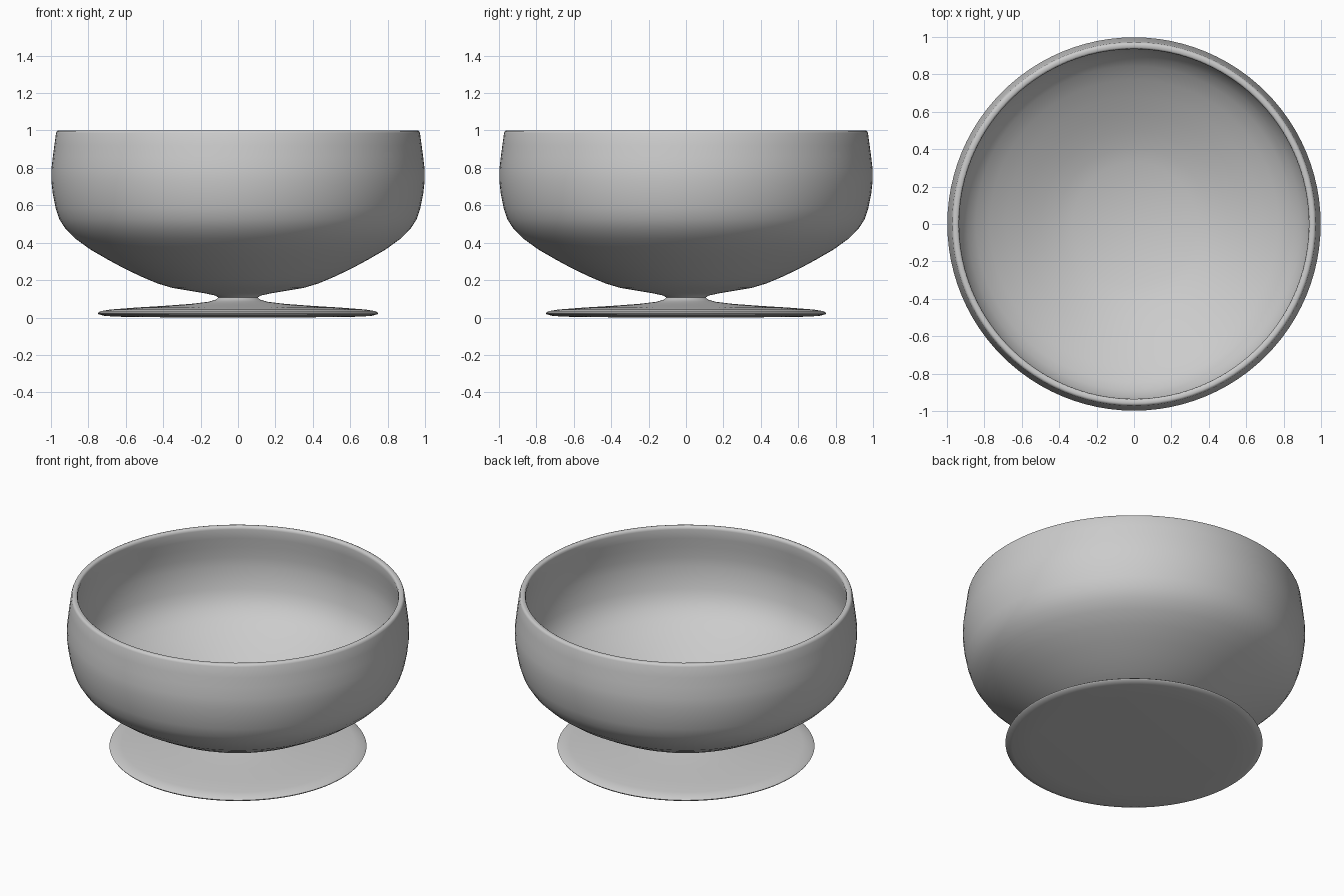
import bpy
import bmesh
import math

cube = bpy.data.objects.get("Cube")
if cube:
    bpy.data.objects.remove(cube, do_unlink=True)

# One plain grey for the whole bowl
grey = bpy.data.materials.new("plain_grey")
grey.use_nodes = True
colour = (0.6, 0.6, 0.6, 1)
grey.diffuse_color = colour
grey.node_tree.nodes["Principled BSDF"].inputs["Base Color"].default_value = colour


def lathe(name, profile, segments=96):
    """Spin a (radius, height) profile around the z axis."""
    bm = bmesh.new()
    verts = [bm.verts.new((r, 0, z)) for r, z in profile]
    edges = [bm.edges.new(pair) for pair in zip(verts, verts[1:])]
    bmesh.ops.spin(bm, geom=verts + edges, cent=(0, 0, 0), axis=(0, 0, 1),
                   angle=math.tau, steps=segments, use_duplicate=False)
    bmesh.ops.remove_doubles(bm, verts=bm.verts, dist=0.0002)
    bmesh.ops.recalc_face_normals(bm, faces=bm.faces)
    mesh = bpy.data.meshes.new(name)
    bm.to_mesh(mesh)
    bm.free()
    mesh.materials.append(grey)
    obj = bpy.data.objects.new(name, mesh)
    bpy.context.collection.objects.link(obj)
    bpy.ops.object.select_all(action="DESELECT")
    obj.select_set(True)
    bpy.context.view_layer.objects.active = obj
    bpy.ops.object.shade_smooth_by_angle(angle=math.radians(50))
    return obj


# Flat disc foot rising into the narrow neck
foot = [(0, 0), (0.58, 0.002), (0.71, 0.008), (0.745, 0.017), (0.75, 0.024),
        (0.735, 0.034), (0.68, 0.043), (0.55, 0.053), (0.4, 0.062),
        (0.25, 0.073), (0.16, 0.084), (0.12, 0.095), (0.105, 0.107)]

# Outer wall from the neck up to the rim
outside = [(0.12, 0.117), (0.18, 0.13), (0.35, 0.158), (0.43, 0.182),
           (0.52, 0.22), (0.61, 0.263), (0.7, 0.312), (0.79, 0.364),
           (0.87, 0.422), (0.92, 0.471), (0.955, 0.525), (0.975, 0.585),
           (0.99, 0.66), (0.998, 0.73), (0.998, 0.79), (0.99, 0.86),
           (0.982, 0.92), (0.973, 0.985)]

# Rounded lip
lip = [(0.968, 0.997), (0.96, 1.0), (0.945, 1.0), (0.938, 0.995), (0.935, 0.982)]

# Inner wall, following the outside down to the middle of the floor
inside = [(0.945, 0.92), (0.953, 0.86), (0.962, 0.79), (0.962, 0.73),
          (0.954, 0.665), (0.94, 0.597), (0.922, 0.545), (0.89, 0.494),
          (0.845, 0.448), (0.77, 0.395), (0.68, 0.343), (0.59, 0.295),
          (0.5, 0.252), (0.41, 0.216), (0.33, 0.192), (0.17, 0.166), (0, 0.155)]

lathe("footed_bowl", foot + outside + lip + inside)
